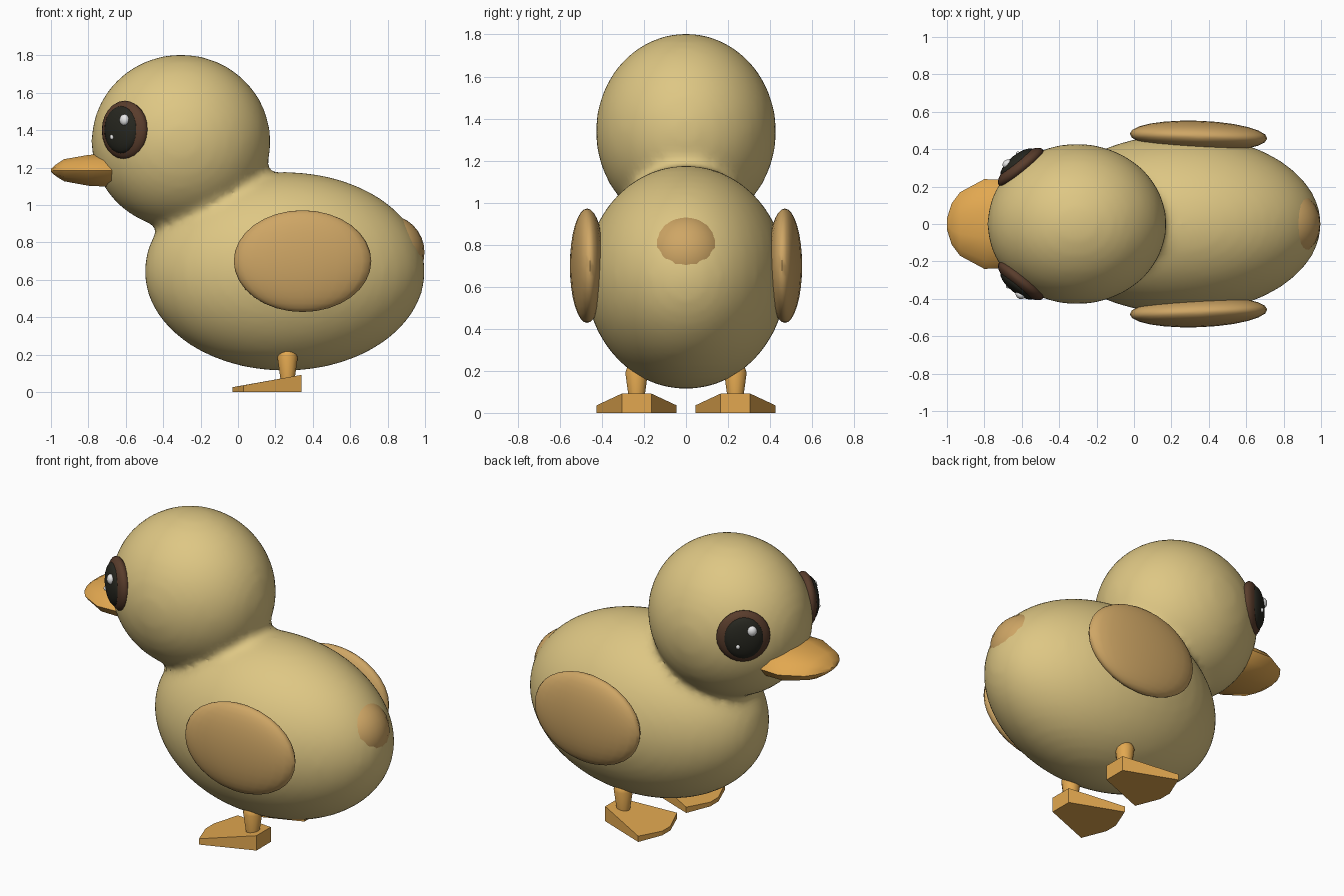
import bpy, bmesh, math
from mathutils import Vector, Matrix

if "Cube" in bpy.data.objects:
    bpy.data.objects.remove(bpy.data.objects["Cube"])


def material(name, rgb):
    m = bpy.data.materials.new(name)
    m.diffuse_color = (*rgb, 1)
    m.use_nodes = True
    m.node_tree.nodes["Principled BSDF"].inputs["Base Color"].default_value = m.diffuse_color
    return m


YELLOW = material("soft_yellow", (0.73, 0.57, 0.23))
TAN = material("wing_tan", (0.62, 0.38, 0.13))
ORANGE = material("beak_orange", (0.76, 0.39, 0.08))
BROWN = material("eye_brown", (0.10, 0.046, 0.025))
BLACK = material("pupil_black", (0.02, 0.02, 0.014))
WHITE = material("highlight_white", (0.85, 0.85, 0.85))


def finish(bm, name, mat, angle=None):
    """Turn a bmesh into an object, smooth shaded up to the given angle."""
    bmesh.ops.recalc_face_normals(bm, faces=bm.faces)
    mesh = bpy.data.meshes.new(name)
    bm.to_mesh(mesh)
    bm.free()
    obj = bpy.data.objects.new(name, mesh)
    bpy.context.collection.objects.link(obj)
    mesh.materials.append(mat)
    if angle:
        bpy.ops.object.select_all(action='DESELECT')
        obj.select_set(True)
        bpy.context.view_layer.objects.active = obj
        bpy.ops.object.shade_smooth_by_angle(angle=math.radians(angle))
    return obj


def add_ellipsoid(bm, centre, radii, rot=Matrix(), seg=28, rings=16):
    m = Matrix.Translation(centre) @ rot @ Matrix.Diagonal((*radii, 1))
    bmesh.ops.create_uvsphere(bm, u_segments=seg, v_segments=rings, radius=1, matrix=m)


def ellipsoid(name, mat, centre, radii, rot=Matrix(), seg=28, rings=16):
    bm = bmesh.new()
    add_ellipsoid(bm, centre, radii, rot, seg, rings)
    return finish(bm, name, mat, 60)


def loft(bm, rings):
    """Skin closed rings of equal length and cap both ends."""
    loops = [[bm.verts.new(p) for p in ring] for ring in rings]
    n = len(loops[0])
    for a, b in zip(loops, loops[1:]):
        for i in range(n):
            j = (i + 1) % n
            bm.faces.new((a[i], a[j], b[j], b[i]))
    bm.faces.new(loops[0])
    bm.faces.new(loops[-1])


# Body and head, fused with a soft neck crease
bm = bmesh.new()
add_ellipsoid(bm, (0.25, 0, 0.645), (0.752, 0.48, 0.532), seg=40, rings=24)
add_ellipsoid(bm, (-0.305, 0, 1.338), (0.48, 0.43, 0.467), seg=40, rings=24)
body = finish(bm, "body_and_head", YELLOW)
fuse = body.modifiers.new("fuse", 'REMESH')
fuse.mode = 'VOXEL'
fuse.voxel_size = 0.028
fuse.use_smooth_shade = True
soften = body.modifiers.new("soften", 'SMOOTH')
soften.factor = 0.5
soften.iterations = 10

# Tail tuft
ellipsoid("tail", TAN, (0.797, 0, 0.748), (0.2, 0.2, 0.2), seg=24)

# Beak: low-poly tapering sections (x, half width, top, bottom)
sections = [(-0.60, 0.20, 1.265, 1.115), (-0.68, 0.235, 1.275, 1.097),
            (-0.80, 0.24, 1.268, 1.103), (-0.93, 0.17, 1.245, 1.127),
            (-0.975, 0.11, 1.215, 1.155), (-1.0, 0.03, 1.193, 1.177)]
bm = bmesh.new()
rings = []
for x, w, top, bottom in sections:
    mid = 1.185
    ring = []
    for i in range(10):
        a = math.tau * i / 10 
        s = math.sin(a)
        ring.append((x, w * math.cos(a), mid + s * ((top - mid) if s > 0 else (mid - bottom)) * 1.05))
    rings.append(ring)
loft(bm, rings)
finish(bm, "beak", ORANGE, 35)

for side, label in ((-1, "right"), (1, "left")):
    # Wing
    ellipsoid(label + "_wing", TAN, (0.345, side * 0.47, 0.70), (0.368, 0.082, 0.272),
              Matrix.Rotation(math.radians(-2 * side), 4, 'Z'), seg=24)

    # Eye: brown rim, dark pupil and two highlights along the outward normal
    out = Vector((-0.63, side * 0.777, 0))
    across = Vector((0.777 * -side, -0.63, 0))
    up = Vector((0, 0, 1))
    rot = Matrix((across, up, out)).transposed().to_4x4()
    base = Vector((-0.605, side * 0.303, 1.40))

    def eye_part(name, mat, t, z, d, radii, seg=24):
        ellipsoid(label + name, mat, base + across * t + up * z + out * d, radii, rot, seg, 12)

    eye_part("_eye_rim", BROWN, 0, 0, 0, (0.152, 0.158, 0.056))
    eye_part("_pupil", BLACK, 0, 0.002, 0.028, (0.113, 0.128, 0.044))
    eye_part("_highlight_large", WHITE, 0.045, 0.055, 0.06, (0.028, 0.031, 0.022), 14)
    eye_part("_highlight_small", WHITE, -0.035, -0.037, 0.066, (0.012, 0.014, 0.012), 10)

    # Leg: tapered shaft with rounded top
    cy = side * 0.235
    bm = bmesh.new()
    profile = [(0.04, 0.034), (0.19, 0.055), (0.217, 0.046), (0.235, 0.027), (0.24, 0.008)]
    loft(bm, [[(0.265 + r * math.cos(math.tau * i / 14), cy + r * math.sin(math.tau * i / 14), z)
               for i in range(14)] for z, r in profile])
    finish(bm, label + "_leg", ORANGE, 50)

    # Foot: flat-faced wedge, (x, y offset, top height)
    outline = [(0.34, -0.07, 0.092), (0.34, 0.07, 0.092), (0.03, 0.19, 0.036),
               (-0.03, 0.04, 0.026), (-0.03, -0.04, 0.026), (0.03, -0.19, 0.036)]
    bm = bmesh.new()
    loft(bm, [[(x, cy + y, 0) for x, y, z in outline],
              [(x, cy + y, z) for x, y, z in outline]])
    finish(bm, label + "_foot", ORANGE)
